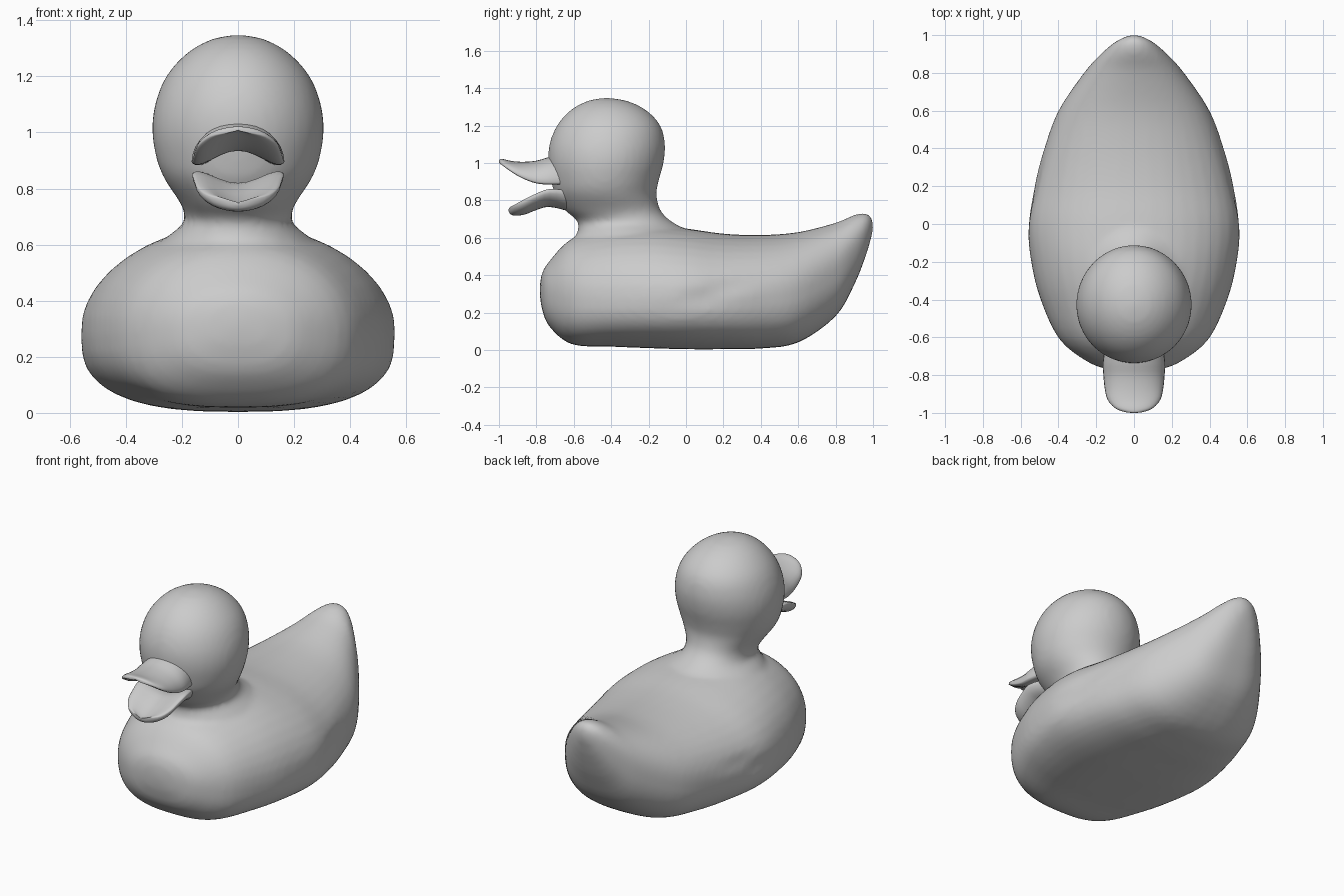
import bpy, bmesh, math
from mathutils import Vector

if "Cube" in bpy.data.objects:
    bpy.data.objects.remove(bpy.data.objects["Cube"])


def spline(rows, steps):
    """Catmull-Rom through station rows, giving smooth in-between stations."""
    out = []
    for i in range(len(rows) - 1):
        p0, p1 = rows[max(i - 1, 0)], rows[i]
        p2, p3 = rows[i + 1], rows[min(i + 2, len(rows) - 1)]
        for s in range(steps):
            t = s / steps
            out.append([0.5 * (2 * b + (c - a) * t + (2 * a - 5 * b + 4 * c - d) * t * t
                               + (3 * b - a - 3 * c + d) * t ** 3)
                        for a, b, c, d in zip(p0, p1, p2, p3)])
    out.append(list(rows[-1]))
    return out


def power(v, n):
    return math.copysign(abs(v) ** (2 / n), v)


def loft(bm, rows, ring, steps=4, sides=40):
    rings = []
    for row in spline(rows, steps):
        rings.append([bm.verts.new(ring(row, 2 * math.pi * k / sides)) for k in range(sides)])
    for a, b in zip(rings, rings[1:]):
        for k in range(sides):
            j = (k + 1) % sides
            bm.faces.new((a[k], a[j], b[j], b[k]))
    bm.faces.new(rings[0])
    bm.faces.new(rings[-1][::-1])


def finish(name, bm):
    bmesh.ops.recalc_face_normals(bm, faces=bm.faces)
    mesh = bpy.data.meshes.new(name)
    bm.to_mesh(mesh)
    bm.free()
    mesh.polygons.foreach_set("use_smooth", [True] * len(mesh.polygons))
    ob = bpy.data.objects.new(name, mesh)
    bpy.context.collection.objects.link(ob)
    return ob


# Body: (y, half width, bottom, top, height of widest point)
BODY = [(-0.782, 0.02, 0.30, 0.34, 0.32), (-0.77, 0.13, 0.22, 0.41, 0.31),
        (-0.73, 0.245, 0.125, 0.475, 0.30), (-0.61, 0.395, 0.03, 0.595, 0.29),
        (-0.40, 0.495, 0.018, 0.655, 0.28), (-0.20, 0.545, 0.010, 0.67, 0.28),
        (0.0, 0.563, 0.004, 0.65, 0.28), (0.20, 0.53, 0.004, 0.622, 0.28),
        (0.40, 0.475, 0.008, 0.615, 0.30), (0.60, 0.40, 0.04, 0.63, 0.33),
        (0.80, 0.265, 0.18, 0.68, 0.43), (0.90, 0.175, 0.35, 0.722, 0.53),
        (0.96, 0.105, 0.50, 0.732, 0.62), (0.99, 0.05, 0.60, 0.71, 0.66),
        (1.002, 0.01, 0.65, 0.67, 0.66)]


def body_ring(row, a):
    y, w, bot, top, mid = row
    n = 2.05 if math.sin(a) > 0 else 2.7
    x = w * power(math.cos(a), n)
    s = power(math.sin(a), n)
    z = mid + s * (top - mid if s > 0 else mid - bot)
    # shallow wing crease along each flank
    d = (z - (0.265 + 0.28 * y)) / 0.04
    x *= 1 - 0.03 * math.exp(-d * d - ((y - 0.15) / 0.2) ** 2)
    return Vector((x, y, z))


# Head and neck: (z, half width, front y, back y)
HEAD = [(0.56, 0.30, -0.60, 0.05), (0.62, 0.26, -0.583, 0.03), (0.67, 0.20, -0.575, -0.05),
        (0.70, 0.190, -0.59, -0.095), (0.75, 0.207, -0.65, -0.138), (0.83, 0.26, -0.70, -0.158),
        (0.90, 0.289, -0.72, -0.147), (1.00, 0.306, -0.737, -0.12), (1.10, 0.296, -0.73, -0.112),
        (1.20, 0.256, -0.69, -0.137), (1.28, 0.185, -0.62, -0.21), (1.33, 0.10, -0.53, -0.31),
        (1.348, 0.015, -0.44, -0.41)]


def head_ring(row, a):
    z, w, front, back = row
    return Vector((w * math.cos(a), (front + back) / 2 + (back - front) / 2 * math.sin(a), z))


bm = bmesh.new()
loft(bm, BODY, body_ring)
loft(bm, HEAD, head_ring)
body = finish("body_and_head", bm)
fuse = body.modifiers.new("fuse", 'REMESH')
fuse.mode = 'VOXEL'
fuse.voxel_size = 0.018
fuse.use_smooth_shade = True
blend = body.modifiers.new("blend", 'SMOOTH')
blend.iterations = 6


# Bill halves: (y, half width, bottom, top)
UPPER = [(-0.64, 0.15, 0.86, 1.05), (-0.73, 0.165, 0.862, 1.032), (-0.80, 0.162, 0.872, 1.012),
         (-0.87, 0.155, 0.902, 1.006), (-0.93, 0.14, 0.94, 1.010), (-0.975, 0.10, 0.976, 1.02),
         (-0.995, 0.05, 0.993, 1.02), (-1.0, 0.01, 1.003, 1.012)]
LOWER = [(-0.62, 0.14, 0.74, 0.87), (-0.73, 0.163, 0.765, 0.875), (-0.80, 0.157, 0.748, 0.85),
         (-0.86, 0.145, 0.725, 0.82), (-0.91, 0.112, 0.718, 0.79), (-0.938, 0.06, 0.725, 0.772),
         (-0.948, 0.01, 0.742, 0.755)]


def upper_ring(row, a):
    y, w, bot, top = row
    c, s, h = math.cos(a), math.sin(a), top - bot
    # arched top, hollowed underside
    z = bot + 0.2 * h + (0.8 * h * s if s > 0 else h * (0.2 * s + 0.45 * s ** 4))
    return Vector((w * c, y, z))


def lower_ring(row, a):
    y, w, bot, top = row
    c, s, h = math.cos(a), math.sin(a), top - bot
    # rounded underside, dished top
    z = bot + 0.8 * h + (h * (0.2 * s - 0.5 * s ** 4) if s > 0 else 0.8 * h * s)
    return Vector((w * c, y, z))


for name, rows, ring in (("upper_bill", UPPER, upper_ring), ("lower_bill", LOWER, lower_ring)):
    bm = bmesh.new()
    loft(bm, rows, ring, steps=3, sides=32)
    finish(name, bm)
